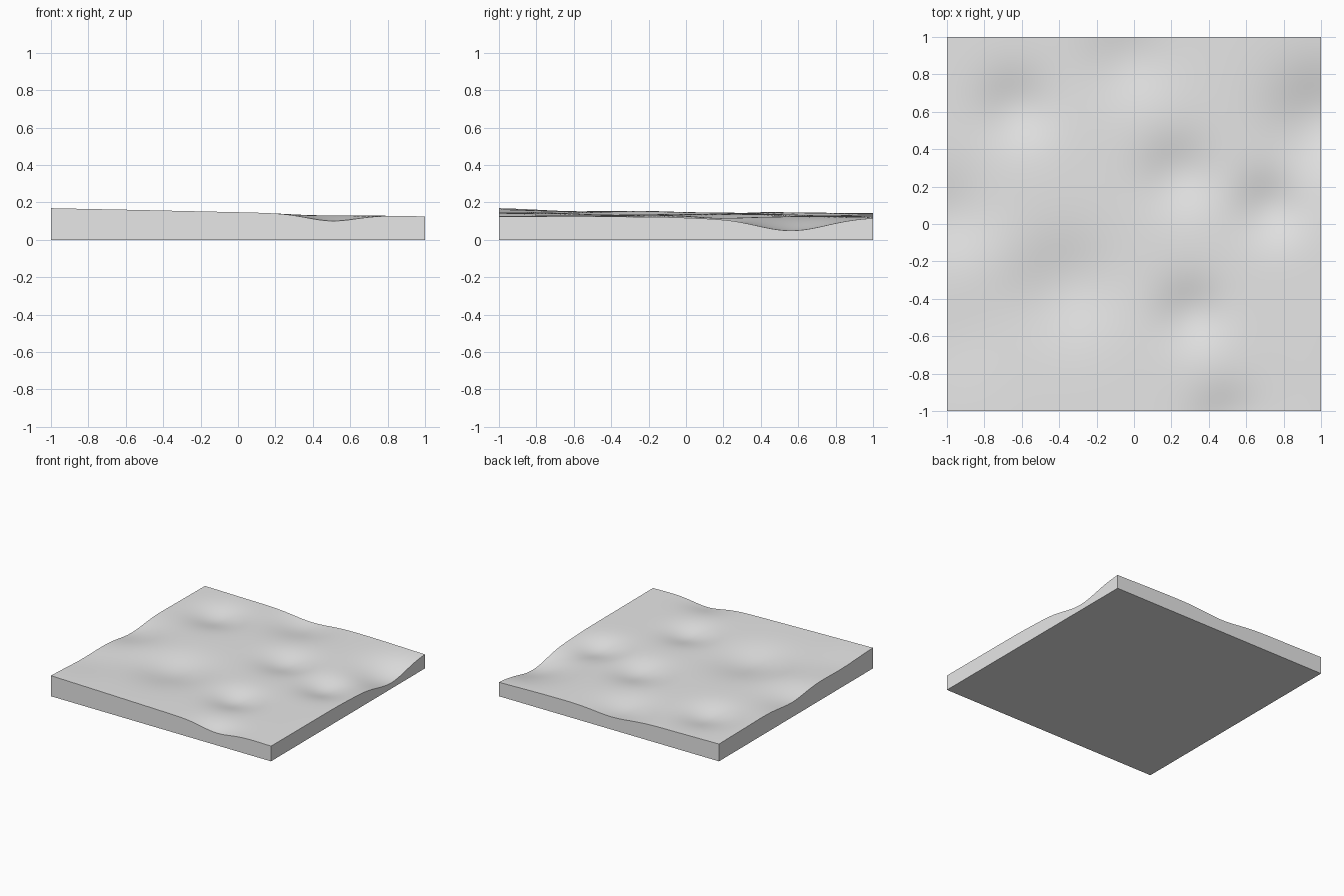
import bpy
import bmesh
import math

cube = bpy.data.objects.get("Cube")
if cube:
    bpy.data.objects.remove(cube, do_unlink=True)

# Single plain grey material
grey = bpy.data.materials.new("plain_grey")
grey.use_nodes = True
colour = (0.8, 0.8, 0.8, 1)
grey.diffuse_color = colour
grey.node_tree.nodes["Principled BSDF"].inputs["Base Color"].default_value = colour

# Soft dents in the ground: x, y, radius, depth (negative depth is a rise)
dents = [
    (1.0, 0.56, 0.19, 0.072),
    (0.73, 0.09, 0.13, 0.045),
    (0.24, 0.27, 0.14, 0.042),
    (0.31, -0.48, 0.13, 0.042),
    (0.50, -1.05, 0.13, 0.038),
    (-0.36, -0.33, 0.19, 0.042),
    (-0.63, 0.62, 0.14, 0.042),
    (-0.03, 0.88, 0.16, 0.036),
    (-1.02, 0.04, 0.16, 0.034),
    (-0.95, -0.60, 0.18, 0.012),
    (-0.72, -0.18, 0.15, -0.007),
]


def ground_height(x, y):
    """Gently sloping plane with rounded dents pressed into it."""
    u, v = (x + 1) / 2, (y + 1) / 2
    front = 0.17 + (0.125 - 0.17) * u
    back = 0.142 + (0.12 - 0.142) * u
    z = front + (back - front) * v
    for cx, cy, radius, depth in dents:
        d2 = (x - cx) ** 2 + (y - cy) ** 2
        z -= depth * math.exp(-d2 / (2 * radius ** 2))
    return z


# Uneven top surface
bm = bmesh.new()
bmesh.ops.create_grid(bm, x_segments=100, y_segments=100, size=1)
for v in bm.verts:
    v.co.z = ground_height(v.co.x, v.co.y)

# Side walls dropped to the floor, closed with a flat base
rim = [e for e in bm.edges if e.is_boundary]
walls = bmesh.ops.extrude_edge_only(bm, edges=rim)["geom"]
for item in walls:
    if isinstance(item, bmesh.types.BMVert):
        item.co.z = 0
bottom_rim = [e for e in bm.edges if e.is_boundary]
bmesh.ops.contextual_create(bm, geom=bottom_rim)
bmesh.ops.recalc_face_normals(bm, faces=bm.faces[:])

mesh = bpy.data.meshes.new("ground_slab")
bm.to_mesh(mesh)
bm.free()
mesh.materials.append(grey)
slab = bpy.data.objects.new("ground_slab", mesh)
bpy.context.collection.objects.link(slab)

# Smooth ground with crisp block edges
bpy.ops.object.select_all(action="DESELECT")
slab.select_set(True)
bpy.context.view_layer.objects.active = slab
bpy.ops.object.shade_smooth_by_angle(angle=math.radians(40))
